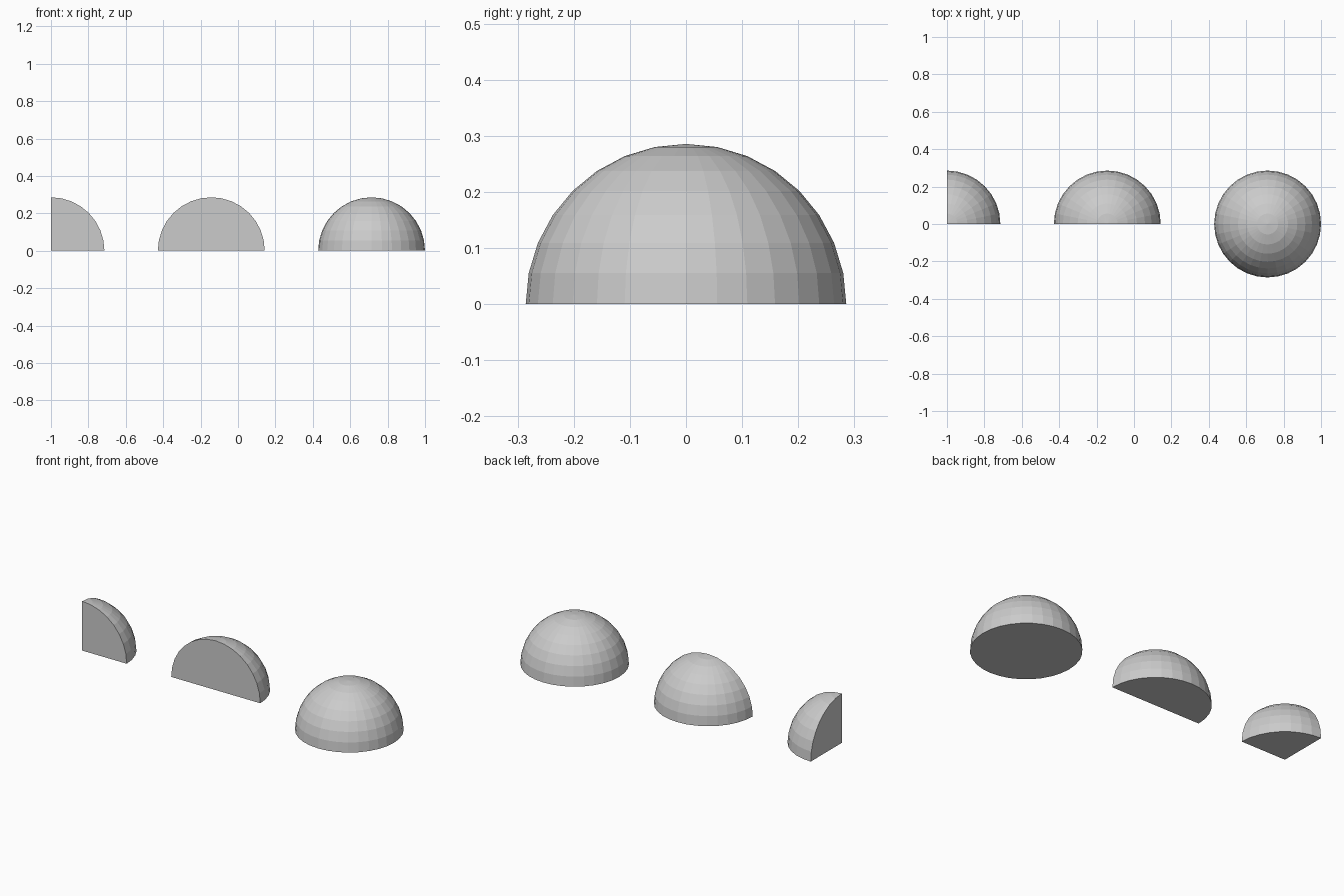
import bpy, bmesh

if "Cube" in bpy.data.objects:
    bpy.data.objects.remove(bpy.data.objects["Cube"])

R = 2 / 7  # dome radius; pieces sit 3R apart


def ball_slice(name, x, cuts):
    """Faceted ball of radius R, keeping only the positive side of each cut axis."""
    bm = bmesh.new()
    bmesh.ops.create_uvsphere(bm, u_segments=32, v_segments=16, radius=R)
    for normal in cuts:
        bmesh.ops.bisect_plane(bm, geom=bm.verts[:] + bm.edges[:] + bm.faces[:],
                               dist=1e-5, plane_co=(0, 0, 0), plane_no=normal,
                               clear_inner=True)
        # cap the flat cut
        rim = [e for e in bm.edges if e.is_boundary]
        bmesh.ops.holes_fill(bm, edges=rim, sides=0)
    bmesh.ops.recalc_face_normals(bm, faces=bm.faces[:])
    mesh = bpy.data.meshes.new(name)
    bm.to_mesh(mesh)
    bm.free()
    obj = bpy.data.objects.new(name, mesh)
    obj.location.x = x
    bpy.context.collection.objects.link(obj)


UP, BACK, RIGHT = (0, 0, 1), (0, 1, 0), (1, 0, 0)

# eighth, quarter and half of a ball, left to right
ball_slice("eighth_ball", -1, [UP, BACK, RIGHT])
ball_slice("quarter_ball", -1 + 3 * R, [UP, BACK])
ball_slice("half_ball", -1 + 6 * R, [UP])
